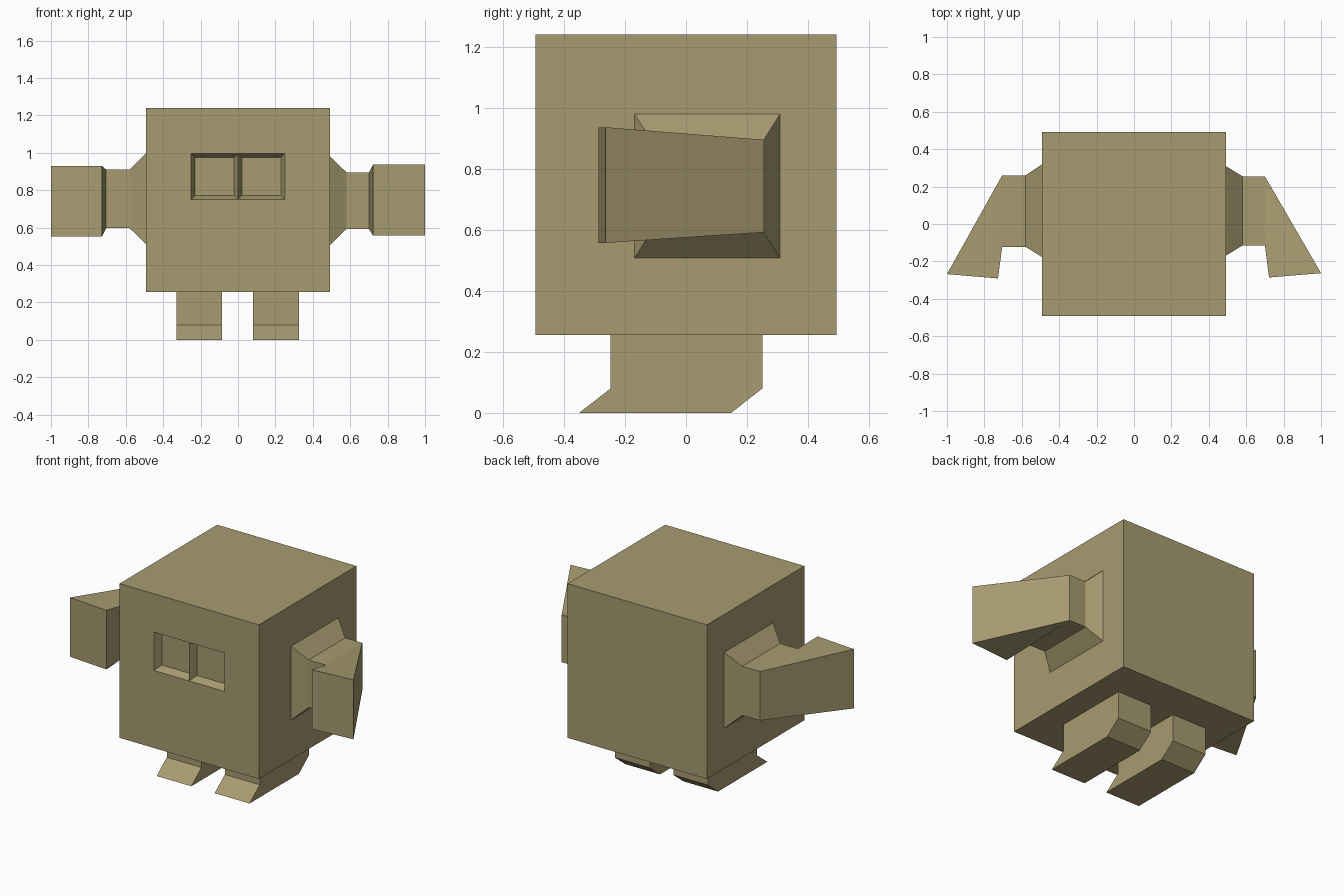
import bpy, bmesh
from mathutils import Vector

old = bpy.data.objects.get("Cube")
if old:
    bpy.data.objects.remove(old, do_unlink=True)

COLOUR = (0.39, 0.33, 0.165, 1)
khaki = bpy.data.materials.new("khaki")
khaki.use_nodes = True
khaki.diffuse_color = COLOUR
bsdf = khaki.node_tree.nodes["Principled BSDF"]
bsdf.inputs["Base Color"].default_value = COLOUR
bsdf.inputs["Roughness"].default_value = 0.8


def add_object(name, bm):
    bmesh.ops.recalc_face_normals(bm, faces=bm.faces[:])
    mesh = bpy.data.meshes.new(name)
    bm.to_mesh(mesh)
    bm.free()
    mesh.materials.append(khaki)
    obj = bpy.data.objects.new(name, mesh)
    bpy.context.collection.objects.link(obj)
    return obj


def loft(name, rings):
    """Join four-cornered rings into a closed solid."""
    bm = bmesh.new()
    loops = [[bm.verts.new(p) for p in ring] for ring in rings]
    for a, b in zip(loops, loops[1:]):
        for i in range(4):
            j = (i + 1) % 4
            bm.faces.new((a[i], a[j], b[j], b[i]))
    bm.faces.new(loops[0])
    bm.faces.new(loops[-1])
    return add_object(name, bm)


# Body: a cube whose front is divided for two sunken eyes
HALF, BOTTOM, TOP = 0.4925, 0.255, 1.24
bm = bmesh.new()
bmesh.ops.create_cube(bm, size=1)
for v in bm.verts:
    v.co = (v.co.x * 2 * HALF, v.co.y * 2 * HALF, (v.co.z + 0.5) * (TOP - BOTTOM) + BOTTOM)


def front_faces():
    bm.normal_update()
    return [f for f in bm.faces if f.normal.y < -0.9]


cuts = [((x, 0, 0), (1, 0, 0)) for x in (-0.25, 0, 0.25)]
cuts += [((0, 0, z), (0, 0, 1)) for z in (0.75, 0.995)]
for point, normal in cuts:
    faces = front_faces()
    geom = faces + list({e for f in faces for e in f.edges}) + list({v for f in faces for v in f.verts})
    bmesh.ops.bisect_plane(bm, geom=geom, plane_co=Vector(point), plane_no=Vector(normal))

eyes = []
for f in front_faces():
    c = f.calc_center_median()
    if abs(c.x) < 0.25 and 0.75 < c.z < 0.995:
        eyes.append(f)
bmesh.ops.inset_individual(bm, faces=eyes, thickness=0.03, depth=-0.05)
add_object("body", bm)


# Arms: flared shoulder, short upper arm, forearm swept forward.
# Each ring: x at back, y at back, x at front, y at front, low z, high z
def arm(name, sections):
    loft(name, [[(xb, yb, lo), (xf, yf, lo), (xf, yf, hi), (xb, yb, hi)]
                for xb, yb, xf, yf, lo, hi in sections])


arm("left_arm", [(0.49, 0.31, 0.49, -0.17, 0.505, 0.982),
                 (0.58, 0.255, 0.58, -0.115, 0.592, 0.895),
                 (0.70, 0.255, 0.70, -0.115, 0.592, 0.895),
                 (1.00, -0.263, 0.722, -0.286, 0.557, 0.936)])
arm("right_arm", [(-0.49, 0.32, -0.49, -0.178, 0.51, 1.0),
                  (-0.58, 0.26, -0.58, -0.122, 0.597, 0.91),
                  (-0.705, 0.26, -0.705, -0.122, 0.597, 0.91),
                  (-1.00, -0.268, -0.727, -0.291, 0.552, 0.93)])

# Legs: straight blocks with feet slanting forward
for name, x0, x1 in (("left_leg", 0.08, 0.327), ("right_leg", -0.33, -0.085)):
    loft(name, [[(x0, front, z), (x1, front, z), (x1, back, z), (x0, back, z)]
                for z, front, back in ((BOTTOM, -0.247, 0.25), (0.08, -0.247, 0.25), (0, -0.35, 0.148))])
